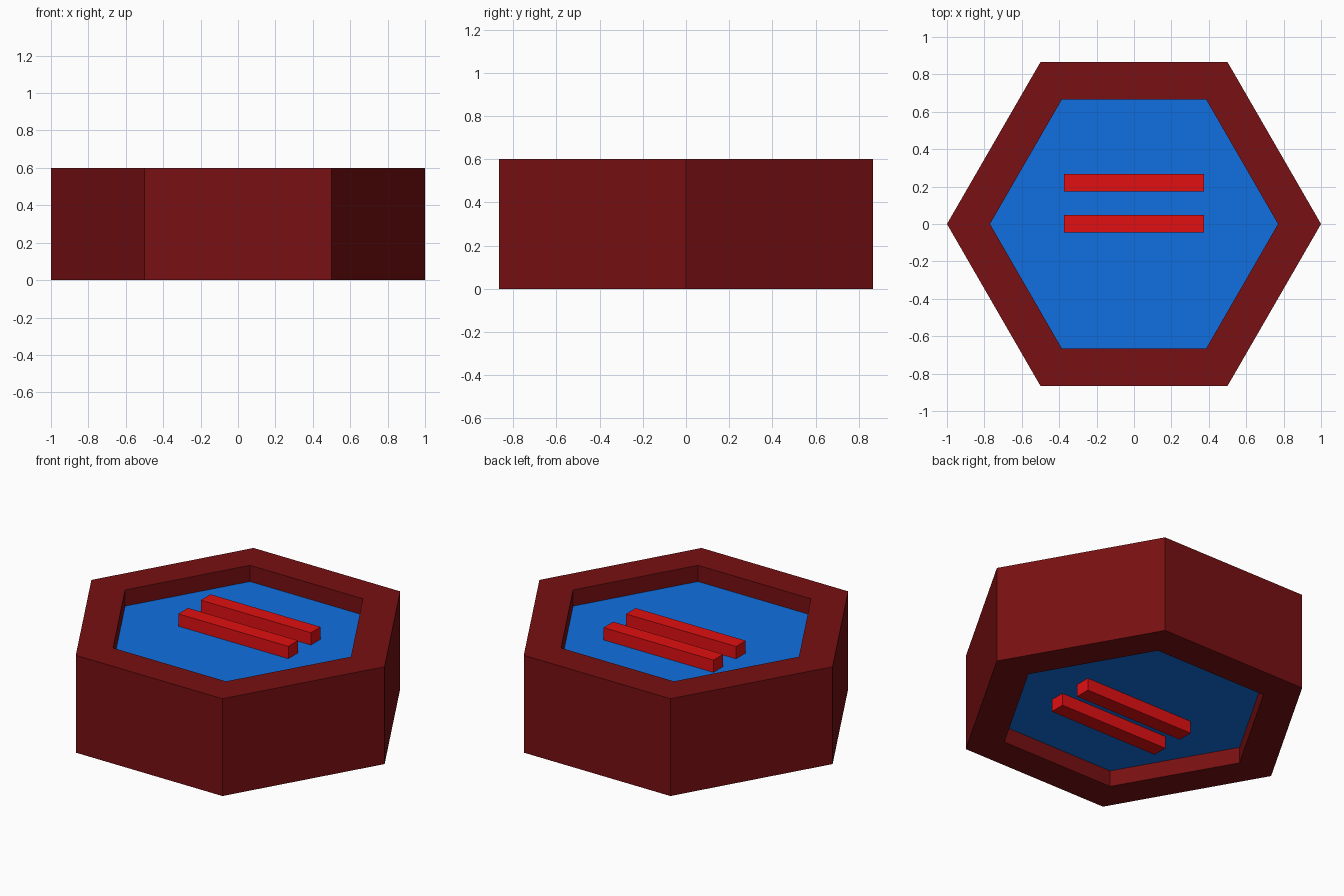
import bpy, bmesh, math

if "Cube" in bpy.data.objects:
    bpy.data.objects.remove(bpy.data.objects["Cube"])

R_OUT, R_IN = 1.0, 0.77
HEIGHT, RECESS = 0.6, 0.1
BAR = (0.75, 0.094, 0.076)


def material(name, rgb):
    m = bpy.data.materials.new(name)
    m.diffuse_color = (*rgb, 1)
    m.use_nodes = True
    m.node_tree.nodes["Principled BSDF"].inputs["Base Color"].default_value = m.diffuse_color
    return m


DARK_RED = material("dark red", (0.188, 0.005, 0.006))
BLUE = material("blue", (0.005, 0.162, 0.75))
RED = material("bright red", (0.75, 0.005, 0.006))


def finish(bm, name, mat):
    bmesh.ops.recalc_face_normals(bm, faces=bm.faces)
    me = bpy.data.meshes.new(name)
    bm.to_mesh(me)
    bm.free()
    me.materials.append(mat)
    ob = bpy.data.objects.new(name, me)
    bpy.context.collection.objects.link(ob)
    return ob


def hexagon(bm, r, z):
    return [bm.verts.new((r * math.cos(i * math.pi / 3), r * math.sin(i * math.pi / 3), z))
            for i in range(6)]


def bridge(bm, a, b):
    for i in range(6):
        j = (i + 1) % 6
        bm.faces.new((a[i], a[j], b[j], b[i]))


# Outer hexagonal ring: square profile swept around six sides
bm = bmesh.new()
loops = [hexagon(bm, r, z) for r, z in
         ((R_OUT, 0), (R_OUT, HEIGHT), (R_IN, HEIGHT), (R_IN, 0))]
for k in range(4):
    bridge(bm, loops[k], loops[(k + 1) % 4])
finish(bm, "hex_ring", DARK_RED)

# Recessed blue core
bm = bmesh.new()
low, high = hexagon(bm, R_IN, RECESS), hexagon(bm, R_IN, HEIGHT - RECESS)
bridge(bm, low, high)
bm.faces.new(low)
bm.faces.new(high)
finish(bm, "core_plate", BLUE)


# Two raised bars on each face; the underside is the top turned about x
def bar(name, y, z):
    bm = bmesh.new()
    bmesh.ops.create_cube(bm, size=1)
    bmesh.ops.scale(bm, vec=BAR, verts=bm.verts)
    finish(bm, name, RED).location = (0, y, z)


for side, s in (("top", 1), ("bottom", -1)):
    z = HEIGHT / 2 + s * (HEIGHT / 2 - RECESS + BAR[2] / 2)
    for part, y in (("middle", 0.001), ("offset", 0.221)):
        bar(f"{side}_{part}_bar", s * y, z)
